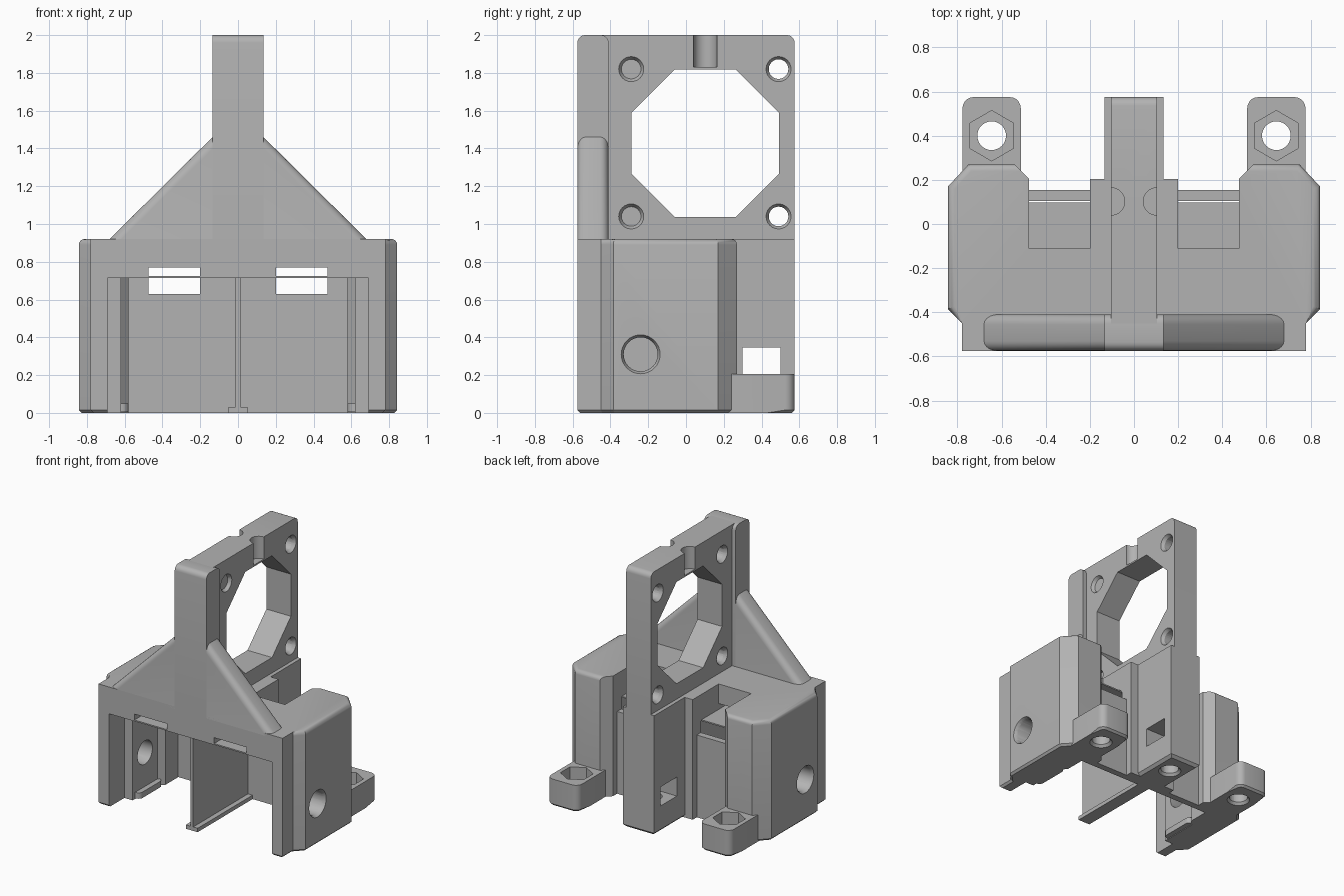
import bpy, bmesh, math
from mathutils import Vector

old = bpy.data.objects.get("Cube")
if old:
    bpy.data.objects.remove(old, do_unlink=True)

grey = bpy.data.materials.new("plain grey")
grey.use_nodes = True
grey.diffuse_color = (0.45, 0.45, 0.45, 1)
grey.node_tree.nodes["Principled BSDF"].inputs["Base Color"].default_value = (0.45, 0.45, 0.45, 1)

# Maps profile coordinates (u, v) and depth d to space for each extrusion axis
PLACE = {
    "x": lambda u, v, d: Vector((d, u, v)),
    "y": lambda u, v, d: Vector((u, d, v)),
    "z": lambda u, v, d: Vector((u, v, d)),
}


def prism(name, points, axis, start, end, bevels=(), end_scale=None):
    """Extrude a profile; bevels holds (rule on edge ends, radius, segments)."""
    bm = bmesh.new()
    place = PLACE[axis]
    low = [bm.verts.new(place(u, v, start)) for u, v in points]
    if end_scale:
        cu = sum(p[0] for p in points) / len(points)
        cv = sum(p[1] for p in points) / len(points)
        points = [(cu + (u - cu) * end_scale, cv + (v - cv) * end_scale) for u, v in points]
    high = [bm.verts.new(place(u, v, end)) for u, v in points]
    bm.faces.new(low)
    bm.faces.new(high)
    n = len(points)
    for i in range(n):
        j = (i + 1) % n
        bm.faces.new((low[i], low[j], high[j], high[i]))
    bmesh.ops.recalc_face_normals(bm, faces=bm.faces)
    for rule, radius, segments in bevels:
        edges = [e for e in bm.edges if rule(e.verts[0].co, e.verts[1].co)]
        bmesh.ops.bevel(bm, geom=edges, offset=radius, segments=segments,
                        profile=0.5, affect="EDGES", clamp_overlap=True)
    mesh = bpy.data.meshes.new(name)
    bm.to_mesh(mesh)
    bm.free()
    mesh.materials.append(grey)
    obj = bpy.data.objects.new(name, mesh)
    bpy.context.collection.objects.link(obj)
    return obj


def box(name, x, y, z, bevels=()):
    return prism(name, [(x[0], y[0]), (x[1], y[0]), (x[1], y[1]), (x[0], y[1])],
                 "z", z[0], z[1], bevels)


def round_cut(axis, u, v, radius, start, end, sides=32, turn=0.0, end_scale=None):
    ring = [(u + radius * math.cos(turn + math.tau * i / sides),
             v + radius * math.sin(turn + math.tau * i / sides)) for i in range(sides)]
    return prism("cutter", ring, axis, start, end, end_scale=end_scale)


def mirrored(points):
    """Close a half outline by its reflection across x = 0."""
    return points + [(-x, y) for x, y in reversed(points)]


def span(side, a, b):
    return tuple(sorted((side * a, side * b)))


def combine(obj, others, operation="DIFFERENCE"):
    for other in others:
        mod = obj.modifiers.new("cut", "BOOLEAN")
        mod.operation = operation
        mod.solver = "EXACT"
        mod.object = other
        bpy.context.view_layer.objects.active = obj
        bpy.ops.object.modifier_apply(modifier=mod.name)
        bpy.data.objects.remove(other, do_unlink=True)


# Edge rules for rounding
def top_side(a, b):
    return min(a.z, b.z) > 0.9 and min(abs(a.x), abs(b.x)) > 0.5 and min(a.y, b.y) > -0.5


def bottom_side(a, b):
    return max(a.z, b.z) < 0.001 and min(abs(a.x), abs(b.x)) > 0.5


def slopes(a, b):
    return a.y == b.y and a.x * b.x > 0 and abs(a.z - b.z) > 0.3


# Main housing with chamfered corners
housing = prism("housing", mirrored([
    (0.78, -0.575), (0.78, -0.45), (0.843, -0.385), (0.843, 0.17), (0.75, 0.27),
    (0.54, 0.27), (0.475, 0.205), (0.475, 0.155), (0.2, 0.155), (0.2, 0.205)]),
    "z", 0, 0.92, [(top_side, 0.03, 4), (bottom_side, 0.015, 1)])

# Twin bay, open at the front and below
cuts = [prism("cutter", mirrored([
    (0.69, -0.7), (0.69, -0.39), (0.62, -0.39), (0.62, -0.09), (0.58, -0.05), (0.58, 0.105)]),
    "z", -0.1, 0.715)]
for s in (-1, 1):
    cuts += [
        box("cutter", span(s, 0.2, 0.475), (-0.11, 0.4), (0.725, 1.1)),
        box("cutter", span(s, 0.2, 0.475), (0.098, 0.4), (0.63, 1.1)),
        box("cutter", span(s, 0.2, 0.475), (-0.7, -0.1), (0.725, 0.77)),
        round_cut("x", -0.24, 0.31, 0.09, s * 0.5, s * 0.95),
        round_cut("x", -0.24, 0.31, 0.107, s * 0.85, s * 0.82, end_scale=0.84),
    ]
combine(housing, cuts)

# Central divider and its foot strip
divider = box("divider", (-0.012, 0.012), (-0.56, 0.12), (0, 0.72))
divider_foot = box("divider_foot", (-0.05, 0.05), (-0.56, 0.12), (0, 0.03))

# Rear spine under the mounting plate, with a nut slot and screw hole
spine = box("rear_spine", (-0.133, 0.133), (0.11, 0.575), (0, 0.92), [
    (lambda a, b: max(a.z, b.z) < 0.001 and max(a.y, b.y) > 0.5, 0.02, 1)])
combine(spine, [box("cutter", (-0.3, 0.3), (0.3, 0.5), (0.2, 0.345)),
                round_cut("z", 0, 0.4, 0.065, -0.1, 0.25),
                round_cut("z", 0, 0.4, 0.085, -0.005, 0.02, end_scale=0.76)])

# Upright mounting plate with octagonal opening
plate = box("mounting_plate", (-0.104, 0.104), (-0.45, 0.575), (0.91, 2), [
    (lambda a, b: min(a.z, b.z) > 1.9 and min(a.y, b.y) > 0.5, 0.04, 5)])
cuts = [round_cut("x", 0.102, 1.428, 0.422, -0.5, 0.5, 8, math.pi / 8)]
for y in (-0.29, 0.49):
    for z in (1.04, 1.82):
        cuts.append(round_cut("x", y, z, 0.052, -0.5, 0.5, 24))
        for s in (-1, 1):
            cuts.append(round_cut("x", y, z, 0.07, s * 0.11, s * 0.08, 24, end_scale=0.74))
for s in (-1, 1):
    cuts.append(round_cut("z", s * 0.104, 0.102, 0.062, 1.83, 2.1))
combine(plate, cuts)

# Front post and sloping gusset
post = box("front_post", (-0.134, 0.134), (-0.575, -0.41), (0.9, 2), [
    (lambda a, b: min(a.z, b.z) > 1.9 and a.y == b.y, 0.04, 5)])
gusset = prism("front_gusset", mirrored([(0.7, 0.9), (0.13, 1.465)]), "y", -0.575, -0.41,
               [(slopes, 0.045, 5)])

# Screw ears with hexagonal nut pockets, and rounded bay feet
ears = []
for s, side in ((-1, "right"), (1, "left")):
    ear = box(side + "_screw_ear", span(s, 0.513, 0.777), (0.15, 0.575), (0, 0.205), [
        (lambda a, b: min(a.y, b.y) > 0.5 and abs(a.z - b.z) > 0.1, 0.05, 5),
        (lambda a, b: max(a.z, b.z) < 0.001 and min(a.y, b.y) > 0.5, 0.015, 1)])
    combine(ear, [round_cut("z", s * 0.645, 0.4, 0.114, 0.1, 0.3, 6, math.pi / 6),
                  round_cut("z", s * 0.645, 0.4, 0.065, -0.1, 0.3),
                  round_cut("z", s * 0.645, 0.4, 0.085, -0.005, 0.02, end_scale=0.76)])
    foot = box(side + "_bay_foot", span(s, 0.58, 0.64), (-0.36, -0.08), (0.005, 0.05), [
        (lambda a, b: max(abs(a.x), abs(b.x)) < 0.6 and abs(a.z - b.z) > 0.02, 0.035, 5)])
    ears += [ear, foot]

# Smooth the fillets while keeping edges sharp
bpy.ops.object.select_all(action="DESELECT")
for obj in [housing, divider, divider_foot, spine, plate, post, gusset] + ears:
    obj.select_set(True)
bpy.context.view_layer.objects.active = housing
bpy.ops.object.shade_smooth_by_angle(angle=math.radians(30))
